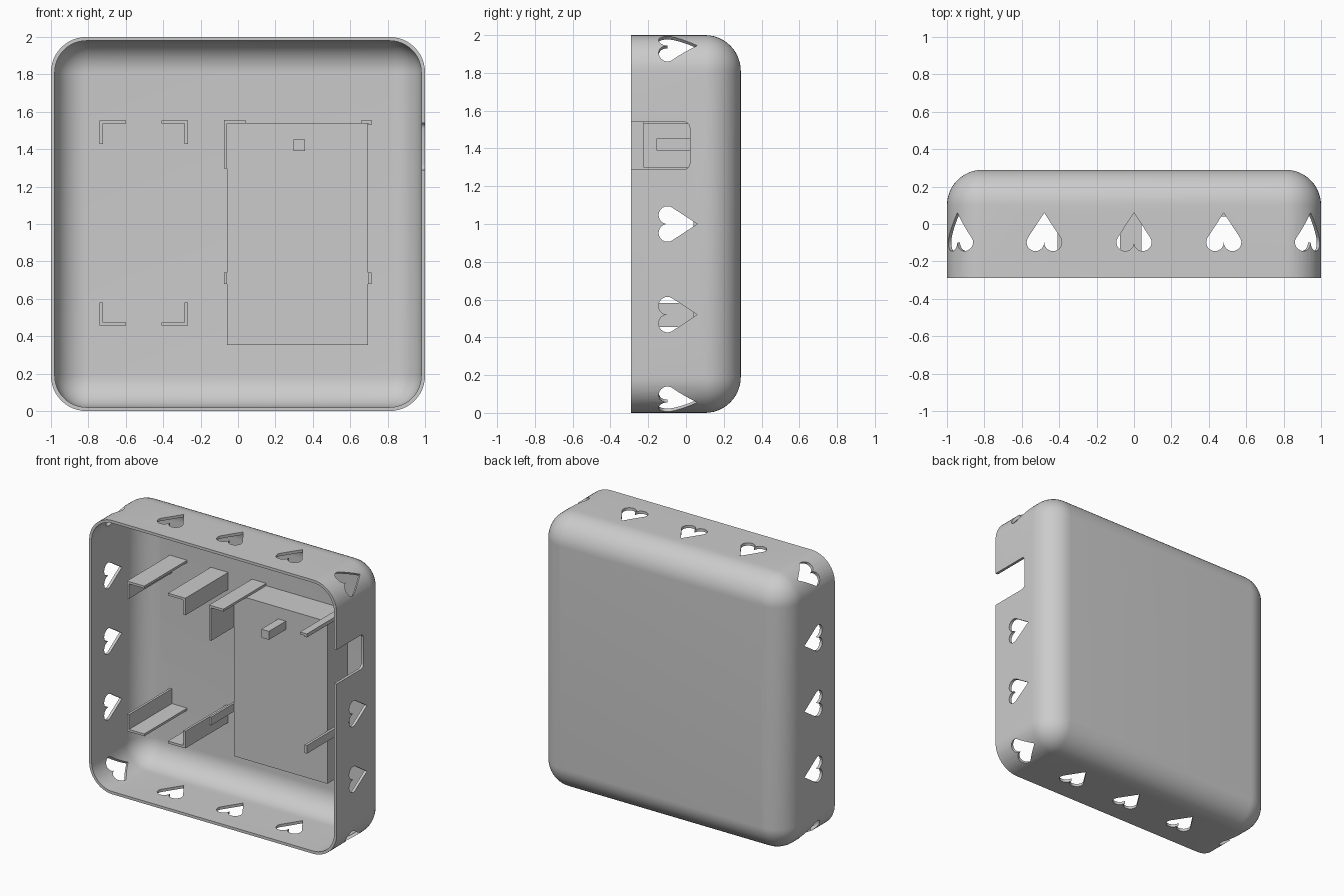
import bpy, bmesh
from math import sin, cos, pi, radians

if "Cube" in bpy.data.objects:
    bpy.data.objects.remove(bpy.data.objects["Cube"])

grey = bpy.data.materials.new("light grey plastic")
grey.use_nodes = True
grey.diffuse_color = (0.6, 0.6, 0.6, 1)
grey.node_tree.nodes["Principled BSDF"].inputs["Base Color"].default_value = (0.6, 0.6, 0.6, 1)

FRONT, RADIUS, WALL = -0.29, 0.19, 0.02
CORE = 1 - RADIUS          # distance from middle to each corner centre
FILLET_Y = 0.10            # where the back rounding starts
STEPS = 12


def finish(bm, name):
    bmesh.ops.recalc_face_normals(bm, faces=bm.faces)
    mesh = bpy.data.meshes.new(name)
    bm.to_mesh(mesh)
    bm.free()
    mesh.materials.append(grey)
    obj = bpy.data.objects.new(name, mesh)
    bpy.context.collection.objects.link(obj)
    return obj


def ring(bm, r, y):
    """Rounded square loop with corner radius r at depth y."""
    verts = []
    for q, (sx, sz) in enumerate([(1, 1), (-1, 1), (-1, -1), (1, -1)]):
        for i in range(STEPS + 1):
            a = (q + i / STEPS) * pi / 2
            verts.append(bm.verts.new((sx * CORE + r * cos(a), y, 1 + sz * CORE + r * sin(a))))
    return verts


def build_shell():
    bm = bmesh.new()
    arc = [i / STEPS * pi / 2 for i in range(STEPS + 1)]
    sections = []
    for r in (RADIUS, RADIUS - WALL):
        side = [(r * cos(a), FILLET_Y + r * sin(a)) for a in reversed(arc)] + [(r, FRONT)]
        sections += side if r == RADIUS else side[::-1]
    rings = [ring(bm, r, y) for r, y in sections]
    for a, b in zip(rings, rings[1:]):
        for i in range(len(a)):
            j = (i + 1) % len(a)
            bm.faces.new((a[i], a[j], b[j], b[i]))
    bm.faces.new(rings[0])
    bm.faces.new(rings[-1])
    bmesh.ops.remove_doubles(bm, verts=bm.verts, dist=0.0005)
    return finish(bm, "case_shell")


def add_cutter(bm, outline, x, z, angle):
    """Prism through the wall at (x, z), facing outward along angle."""
    n, t = (cos(angle), sin(angle)), (-sin(angle), cos(angle))
    loops = [[bm.verts.new((x + t[0] * u + n[0] * d, y, z + t[1] * u + n[1] * d))
              for u, y in outline] for d in (-0.08, 0.08)]
    bm.faces.new(loops[0])
    bm.faces.new(loops[1][::-1])
    for i in range(len(outline)):
        j = (i + 1) % len(outline)
        bm.faces.new((loops[0][j], loops[0][i], loops[1][i], loops[1][j]))


# Heart outline: round lobes toward the front, point toward the back
lobe = [(0.047 + 0.047 * cos(radians(a)), -0.098 + 0.047 * sin(radians(a)))
        for a in range(30, -181, -15)]
heart = [(0, 0.06)] + lobe + [(-u, y) for u, y in lobe[-2::-1]]

# Connector notch outline: open at the front, rounded inside corners
corner = [(0.095 + 0.03 * sin(i * pi / 12), -0.01 + 0.03 * cos(i * pi / 12)) for i in range(7)]
notch = corner + [(0.125, -0.4), (-0.125, -0.4)] + [(-u, y) for u, y in corner[::-1]]

shell = build_shell()
cut = bmesh.new()
for side in range(4):
    a = side * pi / 2
    for offset in (-0.48, 0, 0.48):
        if side == 0 and offset > 0:
            continue        # the notch takes this place
        add_cutter(cut, heart, cos(a) - sin(a) * offset, 1 + sin(a) + cos(a) * offset, a)
    d = a + pi / 4
    reach = CORE * 2 ** 0.5 + RADIUS
    add_cutter(cut, heart, reach * cos(d), 1 + reach * sin(d), d)
add_cutter(cut, notch, 1, 1.415, 0)
cutter = finish(cut, "wall_cutters")
cutter.hide_render = True

mod = shell.modifiers.new("openings", "BOOLEAN")
mod.operation, mod.solver, mod.object = "DIFFERENCE", "EXACT", cutter
bpy.context.view_layer.objects.active = shell
shell.select_set(True)
bpy.ops.object.modifier_apply(modifier=mod.name)
bpy.data.objects.remove(cutter)
bpy.ops.object.shade_smooth_by_angle(angle=radians(30))


def boxes(name, spans, y0, y1=0.28):
    """One object of upright boxes given as (x0, x1, z0, z1)."""
    bm = bmesh.new()
    for x0, x1, z0, z1 in spans:
        made = bmesh.ops.create_cube(bm, size=1)["verts"]
        bmesh.ops.scale(bm, verts=made, vec=(x1 - x0, y1 - y0, z1 - z0))
        bmesh.ops.translate(bm, verts=made,
                            vec=((x0 + x1) / 2, (y0 + y1) / 2, (z0 + z1) / 2))
    return finish(bm, name)


def angle_bracket(name, x, z, dx, dz, width, height, y0=-0.225, t=0.017):
    """L-shaped rail with its outer corner at (x, z), arms running along dx and dz."""
    def span(a, b):
        return (min(a, b), max(a, b))
    arm = span(x, x + dx * width) + span(z, z + dz * t)
    leg = span(x, x + dx * t) + span(z + dz * t, z + dz * height)
    boxes(name, [arm, leg], y0)


# Four corner rails for the smaller module
for x, dx, xname in ((-0.74, 1, "right"), (-0.268, -1, "left")):
    for z, dz, zname in ((1.553, -1, "upper"), (0.456, 1, "lower")):
        angle_bracket(f"{zname}_{xname}_module_rail", x, z, dx, dz, 0.14, 0.125)

# Raised circuit block with its rails and small post
boxes("board_block", [(-0.06, 0.695, 0.354, 1.538)], 0.04)
boxes("board_post", [(0.297, 0.358, 1.39, 1.452)], -0.155, 0.05)
angle_bracket("upper_right_board_rail", -0.076, 1.555, 1, -1, 0.115, 0.257)
angle_bracket("upper_left_board_rail", 0.714, 1.555, -1, -1, 0.055, 0.026)
boxes("lower_right_board_rail", [(-0.076, -0.06, 0.68, 0.74)], -0.225)
boxes("lower_left_board_rail", [(0.695, 0.714, 0.68, 0.74)], -0.225)
